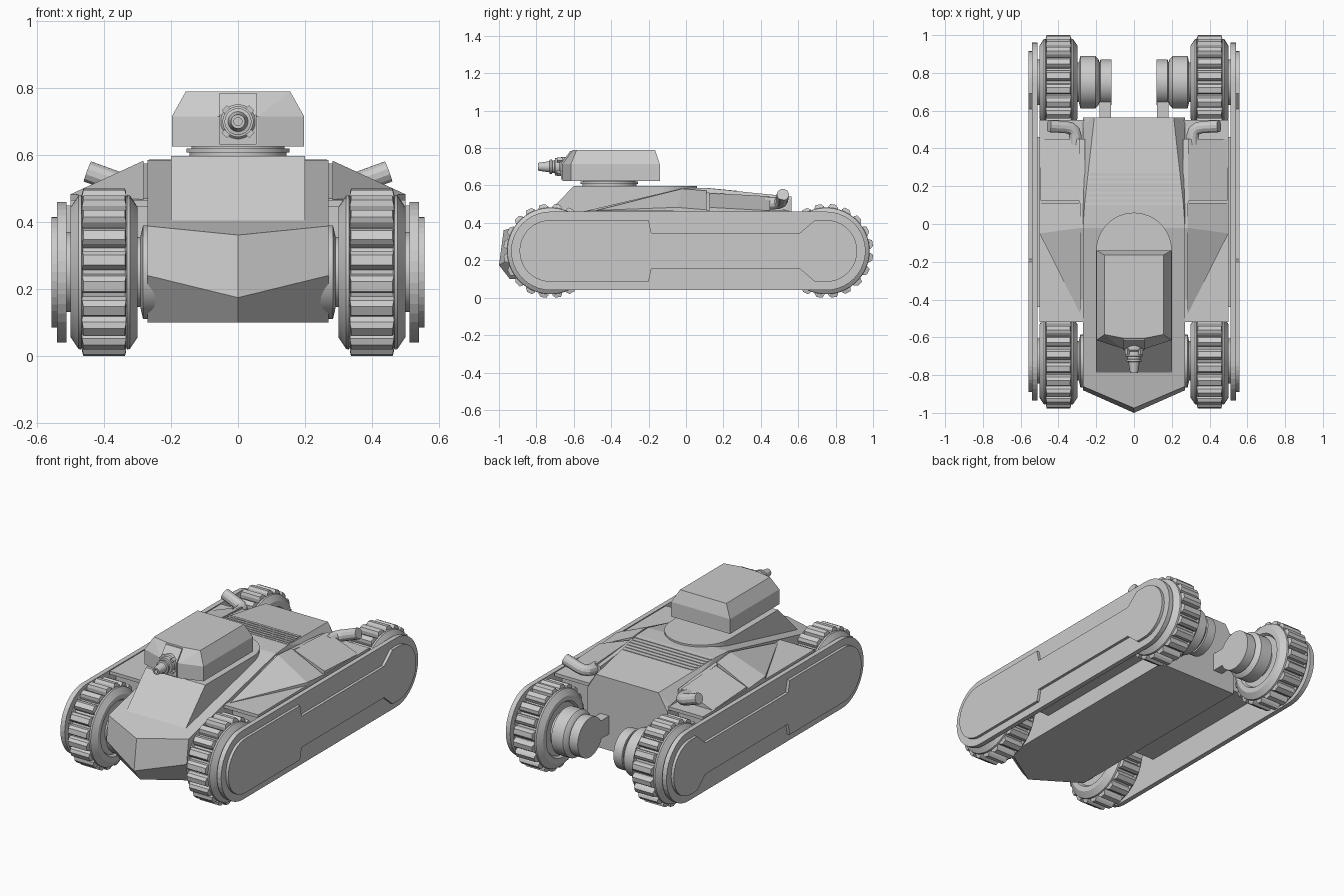
import bpy, bmesh, math
from mathutils import Vector

if "Cube" in bpy.data.objects:
    bpy.data.objects.remove(bpy.data.objects["Cube"])

grey = bpy.data.materials.new("plain grey")
grey.diffuse_color = (0.6, 0.6, 0.6, 1)
grey.use_nodes = True
grey.node_tree.nodes["Principled BSDF"].inputs["Base Color"].default_value = grey.diffuse_color
WHEELS = {"front": -0.725, "rear": 0.75}
AXLE_Z = 0.25


def finish(name, bm, mirror=False, smooth=False):
    bmesh.ops.recalc_face_normals(bm, faces=bm.faces)
    if smooth:
        for f in bm.faces:
            f.smooth = True
        for e in bm.edges:
            e.smooth = len(e.link_faces) == 2 and e.calc_face_angle(0) < 0.5
    me = bpy.data.meshes.new(name)
    bm.to_mesh(me)
    bm.free()
    me.materials.append(grey)
    ob = bpy.data.objects.new(name, me)
    bpy.context.collection.objects.link(ob)
    if mirror:
        m = ob.modifiers.new("mirror", 'MIRROR')
        m.use_mirror_merge = False
    return ob


def solid(name, groups, mirror=False):
    """One convex block for each group of points."""
    bm = bmesh.new()
    for pts in groups:
        vs = [bm.verts.new(p) for p in pts]
        r = bmesh.ops.convex_hull(bm, input=vs)
        junk = [g for g in set(r["geom_interior"] + r["geom_unused"]) if isinstance(g, bmesh.types.BMVert)]
        bmesh.ops.delete(bm, geom=junk, context='VERTS')
    bmesh.ops.dissolve_limit(bm, angle_limit=0.03, verts=bm.verts, edges=bm.edges)
    return finish(name, bm, mirror)


def box(x0, x1, y0, y1, z0, z1):
    return [(x, y, z) for x in (x0, x1) for y in (y0, y1) for z in (z0, z1)]


def both(pts):
    return pts + [(-x, y, z) for x, y, z in pts if x]


def lathe(name, profile, axis, centre, seg=40, mirror=False):
    """Spin (along, radius) points round an axis through the centre."""
    bm = bmesh.new()
    rings = []
    for a, r in profile:
        ring = []
        for i in range(seg):
            t = 2 * math.pi * (i + 0.5) / seg
            c, s = r * math.cos(t), r * math.sin(t)
            v = {"X": (a, c, s), "Y": (c, a, s), "Z": (c, s, a)}[axis]
            ring.append(bm.verts.new(Vector(v) + Vector(centre)))
        rings.append(ring)
    for p, q in zip(rings, rings[1:]):
        for i in range(seg):
            j = (i + 1) % seg
            bm.faces.new((p[i], p[j], q[j], q[i]))
    bm.faces.new(rings[0])
    bm.faces.new(rings[-1])
    return finish(name, bm, mirror, True)


def plate(name, outline, x0, x1):
    """Extrude a (y, z) outline along x on both sides of the model."""
    bm = bmesh.new()
    f = bm.faces.new([bm.verts.new((x0, y, z)) for y, z in outline])
    r = bmesh.ops.extrude_face_region(bm, geom=[f])
    bmesh.ops.translate(bm, vec=(x1 - x0, 0, 0),
                        verts=[g for g in r["geom"] if isinstance(g, bmesh.types.BMVert)])
    return finish(name, bm, True)


def arc(cy, r, a0, a1, n=20):
    return [(cy + r * math.cos(math.radians(a0 + (a1 - a0) * i / n)),
             AXLE_Z + r * math.sin(math.radians(a0 + (a1 - a0) * i / n))) for i in range(n + 1)]


# Hull with pointed prow and sloping shoulders
solid("hull", [both([
    (0, -0.942, 0.10), (0.27, -0.77, 0.10), (0, -1.0, 0.174), (0.27, -0.88, 0.24),
    (0, -0.975, 0.361), (0.27, -0.86, 0.388), (0.27, -0.02, 0.585), (0.262, 0.10, 0.587),
    (0.21, 0.565, 0.54), (0.27, 0.53, 0.47), (0.27, 0.565, 0.44), (0.27, 0.565, 0.10)])])

# Raised turret deck with glacis and rounded back
deck = [(0.2, -0.6, 0.597), (0.2, -0.79, 0.402), (0.2, -0.77, 0.35)]
for i in range(13):
    t = math.pi / 2 * i / 12
    deck += [(0.2 * math.cos(t), -0.14 + 0.2 * math.sin(t), z) for z in (0.35, 0.597)]
solid("turret_deck", [both(deck)])

# Engine louvres
slats = []
for i in range(6):
    y = 0.115 + i * 0.028
    z = 0.587 - (y - 0.10) * 0.101
    w = 0.258 - 0.005 * i
    slats.append(box(-w, w, y, y + 0.016, z - 0.012, z + 0.002))
solid("engine_louvres", slats)

# Fenders, wedge covers and stowage boxes
solid("fender", [box(0.26, 0.5, -0.52, 0.55, 0.445, 0.465)], True)
solid("sponson", [box(0.26, 0.515, -0.44, 0.46, 0.2, 0.45)], True)
solid("wedge_cover", [[(0.283, -0.48, 0.467), (0.283, -0.02, 0.583), (0.283, 0.11, 0.572), (0.5, 0.11, 0.47),
                       (0.5, -0.05, 0.483), (0.283, 0.11, 0.45), (0.5, 0.11, 0.45), (0.5, -0.05, 0.45),
                       (0.283, -0.48, 0.45)]], True)
solid("wedge_filler", [[(x, y, z) for x in (0.26, 0.29) for y, z in
                        ((-0.4, 0.45), (-0.4, 0.47), (-0.02, 0.575), (0.1, 0.565), (0.45, 0.53), (0.45, 0.45))]],
      True)
solid("stowage_box", [[(x, y, z) for y, d in ((0.125, 0), (0.45, 0.018))
                       for x, z in ((0.285, 0.56 - d), (0.495, 0.483 - d), (0.285, 0.44), (0.495, 0.44))]], True)

# Exhaust pipes with an elbow and raised tips
cu = bpy.data.curves.new("exhaust_path", 'CURVE')
cu.dimensions = '3D'
cu.bevel_depth = 0.033
cu.bevel_resolution = 4
cu.use_fill_caps = True
path = [(0.31, 0.42, 0.503), (0.31, 0.465, 0.505), (0.318, 0.492, 0.507), (0.338, 0.508, 0.512),
        (0.365, 0.513, 0.52), (0.45, 0.518, 0.551)]
sp = cu.splines.new('POLY')
sp.points.add(len(path) - 1)
for p, co in zip(sp.points, path):
    p.co = (*co, 1)
tmp = bpy.data.objects.new("exhaust_path", cu)
bpy.context.collection.objects.link(tmp)
bpy.context.view_layer.update()
bm = bmesh.new()
bm.from_mesh(tmp.evaluated_get(bpy.context.evaluated_depsgraph_get()).to_mesh())
bpy.data.objects.remove(tmp)
bmesh.ops.remove_doubles(bm, verts=bm.verts, dist=0.0001)
# Hollow tip: the cap facing outwards is inset and pushed in
tip = max(bm.faces, key=lambda f: f.calc_center_median().x)
n = (Vector(path[-1]) - Vector(path[-2])).normalized()
caps = [f for f in bm.faces if abs(f.normal.dot(n)) > 0.99 and (f.calc_center_median() - tip.calc_center_median()).length < 0.01]
bmesh.ops.inset_region(bm, faces=caps, thickness=0.006)
bmesh.ops.translate(bm, verts=list({v for f in caps for v in f.verts}), vec=-0.03 * n)
finish("exhaust_pipe", bm, True, True)

# Side plates with raised panel
yf, yr = WHEELS["front"], WHEELS["rear"]
plate("side_plate", arc(yr, 0.21, -90, 90) + arc(yf, 0.21, 90, 270), 0.512, 0.541)
lo = [(-0.20, 0.085), (-0.185, 0.155), (0.608, 0.155), (0.69, 0.085)]
up = [(y, 2 * AXLE_Z - z) for y, z in reversed(lo)]
plate("side_panel", arc(yr, 0.165, -90, 90) + up + arc(yf, 0.165, 90, 270) + lo, 0.535, 0.558)

# Wheels with recessed tread, lugs and stepped hubs
tyre = [(0.515, 0.12), (0.50, 0.12), (0.50, 0.195), (0.477, 0.23), (0.468, 0.232), (0.463, 0.217), (0.337, 0.217),
        (0.332, 0.232), (0.323, 0.23), (0.30, 0.195), (0.30, 0.165), (0.315, 0.155), (0.315, 0.05)]
hub = [(0.32, 0.105), (0.292, 0.105), (0.284, 0.14), (0.205, 0.14), (0.188, 0.122), (0.182, 0.105),
       (0.178, 0.12), (0.12, 0.12)]
for end, y in WHEELS.items():
    lathe(end + "_wheel", tyre, "X", (0, y, AXLE_Z), 48, True)
    lathe(end + "_hub", hub, "X", (0, y, AXLE_Z), 40, True)
    lugs = []
    for i in range(20):
        t = 2 * math.pi * (i + 0.5) / 20
        c, s = math.cos(t), math.sin(t)
        lugs.append([(x, y + r * c - d * s, AXLE_Z + r * s + d * c)
                     for r, d, w in ((0.215, -0.028, 0.066), (0.215, 0.028, 0.066),
                                     (0.236, -0.026, 0.066), (0.236, 0.026, 0.066),
                                     (0.251, -0.012, 0.062), (0.251, 0.018, 0.062))
                     for x in (0.4 - w, 0.4 + w)])
    solid(end + "_tread_lugs", lugs, True)
solid("rear_axle_arm", [box(0.122, 0.182, 0.54, 0.66, 0.2, 0.31)], True)

# Turret
lathe("turret_neck", [(0.58, 0.145), (0.607, 0.145), (0.607, 0.155), (0.62, 0.155), (0.62, 0.14), (0.635, 0.14)],
      "Z", (0, -0.41, 0), 40)
rim = [(0.198, -0.14), (0.198, -0.615), (0.06, -0.66)]
solid("turret", [both([(x, y, z) for x, y in rim for z in (0.625, 0.715)] +
                      [(0.156, -0.165, 0.79), (0.156, -0.585, 0.79), (0.055, -0.605, 0.79)])])
solid("gun_mantlet", [both([(0.055, -0.58, 0.632), (0.055, -0.668, 0.632), (0.055, -0.668, 0.72),
                            (0.055, -0.618, 0.785), (0.055, -0.58, 0.785)])])

# Gun with flared collar and hollow muzzle
lathe("gun", [(-0.60, 0.052), (-0.668, 0.052), (-0.675, 0.046), (-0.70, 0.046), (-0.702, 0.034), (-0.715, 0.034),
              (-0.717, 0.04), (-0.728, 0.04), (-0.73, 0.03), (-0.79, 0.021), (-0.79, 0.012), (-0.75, 0.012)],
      "Y", (0, 0, 0.70), 24)
ribs = []
for k in range(4):
    t = math.pi / 4 + k * math.pi / 2
    c, s = math.cos(t), math.sin(t)
    ribs.append([(r * c - d * s, y, 0.70 + r * s + d * c)
                 for r in (0.03, 0.058) for d in (-0.011, 0.011) for y in (-0.66, -0.69)])
solid("gun_clamps", ribs)
